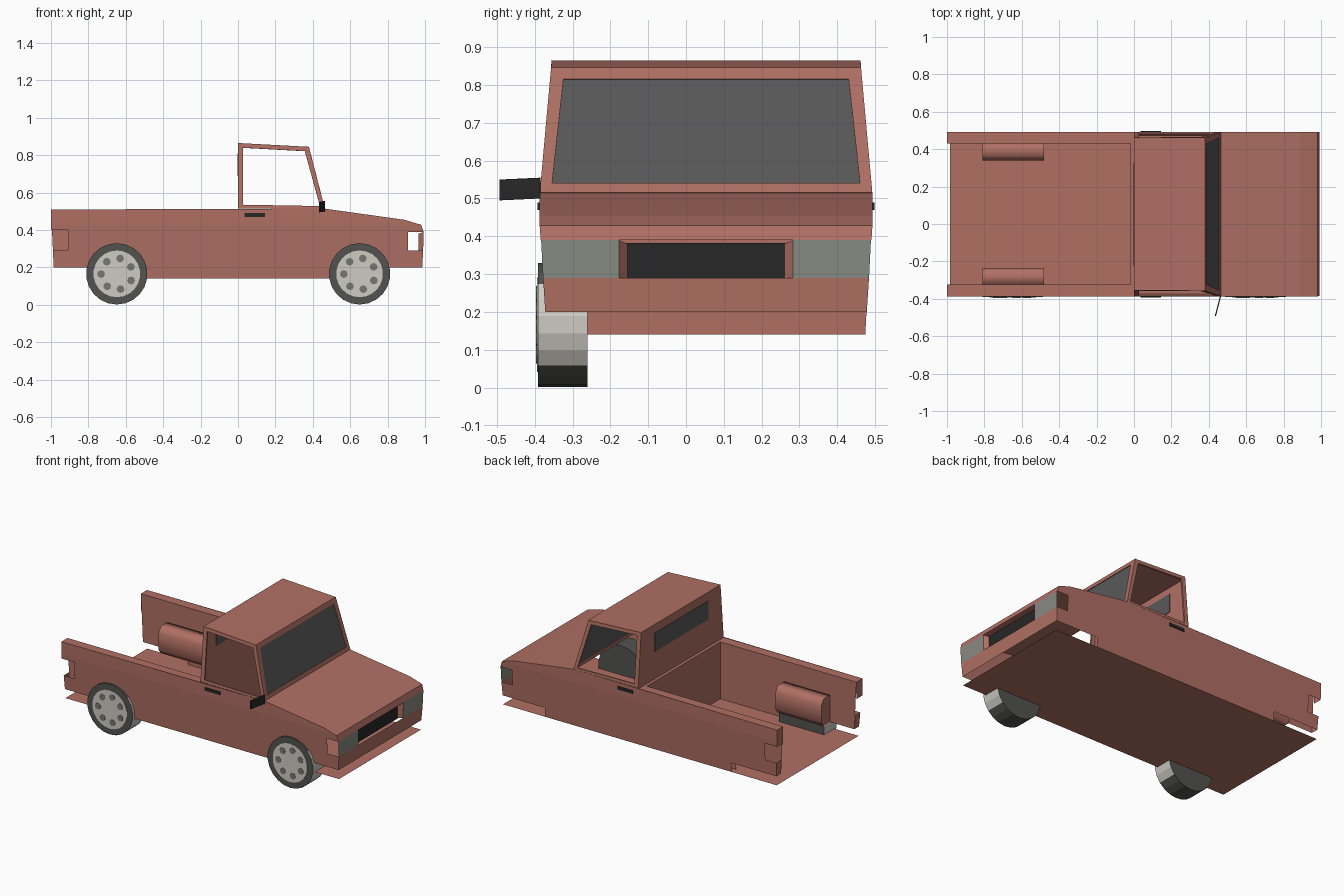
import bpy, bmesh, math
from mathutils import Vector

cube = bpy.data.objects.get("Cube")
if cube:
    bpy.data.objects.remove(cube)

YC = 0.053          # body centre line
W, W_BED, W_TOP = 0.44, 0.377, 0.408   # half widths


def material(name, r, g, b):
    m = bpy.data.materials.new(name)
    m.use_nodes = True
    m.diffuse_color = (r, g, b, 1)
    m.node_tree.nodes["Principled BSDF"].inputs["Base Color"].default_value = (r, g, b, 1)
    return m


PAINT = material("red brown paint", 0.434, 0.162, 0.127)
GLASS = material("grey glass", 0.1, 0.1, 0.1)
LAMP = material("lamp grey", 0.25, 0.255, 0.23)
BLACK = material("black trim", 0.02, 0.02, 0.02)
TYRE = material("tyre rubber", 0.085, 0.085, 0.08)
RIM = material("rim grey", 0.62, 0.6, 0.55)
HOLE = material("rim hole grey", 0.18, 0.18, 0.17)


def finish(name, bm, *mats):
    mesh = bpy.data.meshes.new(name)
    bm.to_mesh(mesh)
    bm.free()
    for m in mats:
        mesh.materials.append(m)
    ob = bpy.data.objects.new(name, mesh)
    bpy.context.collection.objects.link(ob)
    return ob


def sheet(name, polys, mat=PAINT, thick=0):
    """Thin panel made of polygons; thick adds a centred solidify."""
    bm = bmesh.new()
    for poly in polys:
        bm.faces.new([bm.verts.new(p) for p in poly])
    bmesh.ops.remove_doubles(bm, verts=bm.verts, dist=0.0005)
    ob = finish(name, bm, mat)
    if thick:
        s = ob.modifiers.new("thickness", "SOLIDIFY")
        s.thickness, s.offset = thick, 0
    return ob


def ring(outer, inner):
    n = len(outer)
    return [(outer[i], outer[(i + 1) % n], inner[(i + 1) % n], inner[i]) for i in range(n)]


def box(name, lo, hi, mat):
    bm = bmesh.new()
    bmesh.ops.create_cube(bm, size=1)
    for v in bm.verts:
        v.co = [l + (h - l) * (c + 0.5) for l, h, c in zip(lo, hi, v.co)]
    return finish(name, bm, mat)


def half_width(z):
    if z > 0.51:
        return W - (W - W_TOP) * (z - 0.51) / 0.355
    return W - 0.015 * max(0, 0.43 - z) / 0.23


def across(a, b):
    """Panel from side to side between two (x, z) points."""
    (xa, za), (xb, zb) = a, b
    ha, hb = half_width(za), half_width(zb)
    return [(xa, YC - ha, za), (xb, YC - hb, zb), (xb, YC + hb, zb), (xa, YC + ha, za)]


# Body side outline, with lamp notches at both ends
HOOD = [(0.46, 0.515), (0.89, 0.455), (0.98, 0.428), (0.992, 0.39)]
SIDE = [(-1, 0.51)] + HOOD + [
    (0.91, 0.39), (0.91, 0.29), (0.99, 0.29), (0.985, 0.2), (0.68, 0.2), (0.68, 0.14),
    (-0.66, 0.14), (-0.66, 0.2), (-0.985, 0.2), (-0.99, 0.29), (-0.91, 0.29), (-0.91, 0.4), (-1, 0.4)]
BED_WALL = [(-1, 0.51), (-0.02, 0.51), (-0.02, 0.14), (-0.66, 0.14), (-0.66, 0.2), (-0.985, 0.2)]
CAB = [(0, 0.515), (0, 0.865), (0.375, 0.845), (0.46, 0.515)]
OPENING = [(0.028, 0.535), (0.028, 0.84), (0.357, 0.822), (0.438, 0.528)]
ARCH = [(0.38, 0.2), (0.31, 0.2), (0.287, 0.23), (0.287, 0.34), (0.31, 0.375), (0.38, 0.375)]

for s, tag in ((-1, "right"), (1, "left")):
    # Outer side, creased where the flank starts to taper
    bm = bmesh.new()
    bm.faces.new([bm.verts.new((x, 0, z)) for x, z in SIDE])
    bmesh.ops.bisect_plane(bm, geom=bm.verts[:] + bm.edges[:] + bm.faces[:],
                           plane_co=(0, 0, 0.43), plane_no=(0, 0, 1))
    for v in bm.verts:
        v.co.y = YC + s * half_width(v.co.z)
    finish("body_side_" + tag, bm, PAINT)

    # Bed inner wall, rim and rear end caps
    yi, yo = YC + s * W_BED, YC + s * W
    sheet("bed_wall_" + tag, [[(x, yi, z) for x, z in BED_WALL]])
    sheet("bed_rim_" + tag, [[(-1, yi, 0.51), (-1, yo, 0.51), (0, yo, 0.51), (0, yi, 0.51)]])
    sheet("rear_cap_" + tag, [
        [(xa, yi, a), (xa, YC + s * half_width(a), a), (xb, YC + s * half_width(b), b), (xb, yi, b)]
        for xa, a, xb, b in ((-1, 0.51, -1, 0.4), (-0.99, 0.29, -0.985, 0.2))])

    # Wheel well bulge inside the bed
    xa, xb = -0.81, -0.48
    ends = [[(x, YC + s * y, z) for y, z in ARCH] for x in (xa, xb)]
    well = sheet("wheel_well_" + tag, ends + ring(*ends))
    for p in well.data.polygons:
        p.use_smooth = len(p.vertices) == 4

    # Cab side frame around the open window
    frames = [[(x, YC + s * (half_width(z) - 0.005), z) for x, z in pts] for pts in (CAB, OPENING)]
    sheet("cab_side_frame_" + tag, ring(*frames), PAINT, 0.01)

    # Door handle
    y = YC + s * 0.44
    box("door_handle_" + tag, (0.035, y - 0.005, 0.47), (0.145, y + 0.005, 0.49), BLACK)

    # Head lamp
    y0, y1 = YC + s * 0.23, YC + s * 0.436
    sheet("head_lamp_" + tag, [[(0.99, y0, 0.29), (0.99, y1 - s * 0.005, 0.29),
                                (0.992, y1, 0.39), (0.992, y0, 0.39)]], LAMP)
    # Wall beside the grille
    sheet("grille_cheek_" + tag, [[(0.99, y0, 0.29), (0.992, y0, 0.39),
                                   (0.965, YC + s * 0.208, 0.38), (0.965, YC + s * 0.208, 0.29)]])

# Hood, nose and lower front
sheet("hood", [across(a, b) for a, b in zip(HOOD, HOOD[1:])])
sheet("front_bumper", [across((0.99, 0.29), (0.985, 0.2))])
sheet("grille", [[(0.965, YC + s * 0.215, z) for s, z in
                  ((-1, 0.288), (1, 0.288), (1, 0.382), (-1, 0.382))]], BLACK)

# Floor, bed front and cab back
sheet("floor", [across((-0.985, 0.14), (0.985, 0.14))])
sheet("bed_front_wall", [[(-0.02, YC + s * W_BED, z) for s, z in
                          ((-1, 0.14), (1, 0.14), (1, 0.51), (-1, 0.51))]])
sheet("bed_front_rim", [[(x, YC + s * W_BED, 0.51) for x, s in ((-0.02, -1), (-0.02, 1), (0, 1), (0, -1))]])
sheet("cab_back", [across((0, 0.14), (0, 0.51)), across((0, 0.51), (0, 0.865))])
box("rear_window", (-0.004, -0.225, 0.69), (0.004, 0.325, 0.81), GLASS)

# Roof
sheet("roof", [across((0, 0.86), (0.375, 0.84))], PAINT, 0.01)

# Windscreen frame and glass on the sloping front plane
outer = [Vector(p) for p in across((0.46, 0.515), (0.375, 0.845))]
inner = [(0.454, YC - 0.407, 0.54), (0.383, YC - 0.377, 0.815),
         (0.383, YC + 0.377, 0.815), (0.454, YC + 0.407, 0.54)]
sheet("windscreen_frame", ring(outer, inner), PAINT, 0.008)
sheet("windscreen", [inner], GLASS)

# Side mirror, right side only
sheet("side_mirror", [[(0.463, -0.385, 0.5), (0.435, -0.492, 0.495),
                       (0.435, -0.492, 0.55), (0.463, -0.385, 0.555)]], BLACK, 0.006)


def disc(name, x, y, z, r, depth, sides, mat):
    bm = bmesh.new()
    bmesh.ops.create_cone(bm, cap_ends=True, segments=sides, radius1=r, radius2=r, depth=depth)
    for v in bm.verts:
        v.co = (x + v.co.x, y + v.co.z, z + v.co.y)
    bmesh.ops.recalc_face_normals(bm, faces=bm.faces)
    return finish(name, bm, mat)


# Wheels, right side only
for x, tag in ((-0.648, "rear"), (0.65, "front")):
    z = 0.166
    tyre = disc(tag + "_tyre", x, -0.326, z, 0.164, 0.13, 22, TYRE)
    tyre.data.materials.append(RIM)
    for p in tyre.data.polygons:       # worn grey tread on the front and back quarters
        if abs(p.normal.y) < 0.5 and abs(p.normal.z) < 0.6:
            p.material_index = 1
    disc(tag + "_rim", x, -0.391, z, 0.125, 0.006, 22, RIM)
    for i in range(7):
        a = math.radians(78) + i * math.tau / 7
        disc(f"{tag}_rim_hole_{i + 1}", x + 0.084 * math.cos(a), -0.394,
             z + 0.084 * math.sin(a), 0.021, 0.004, 8, HOLE)
